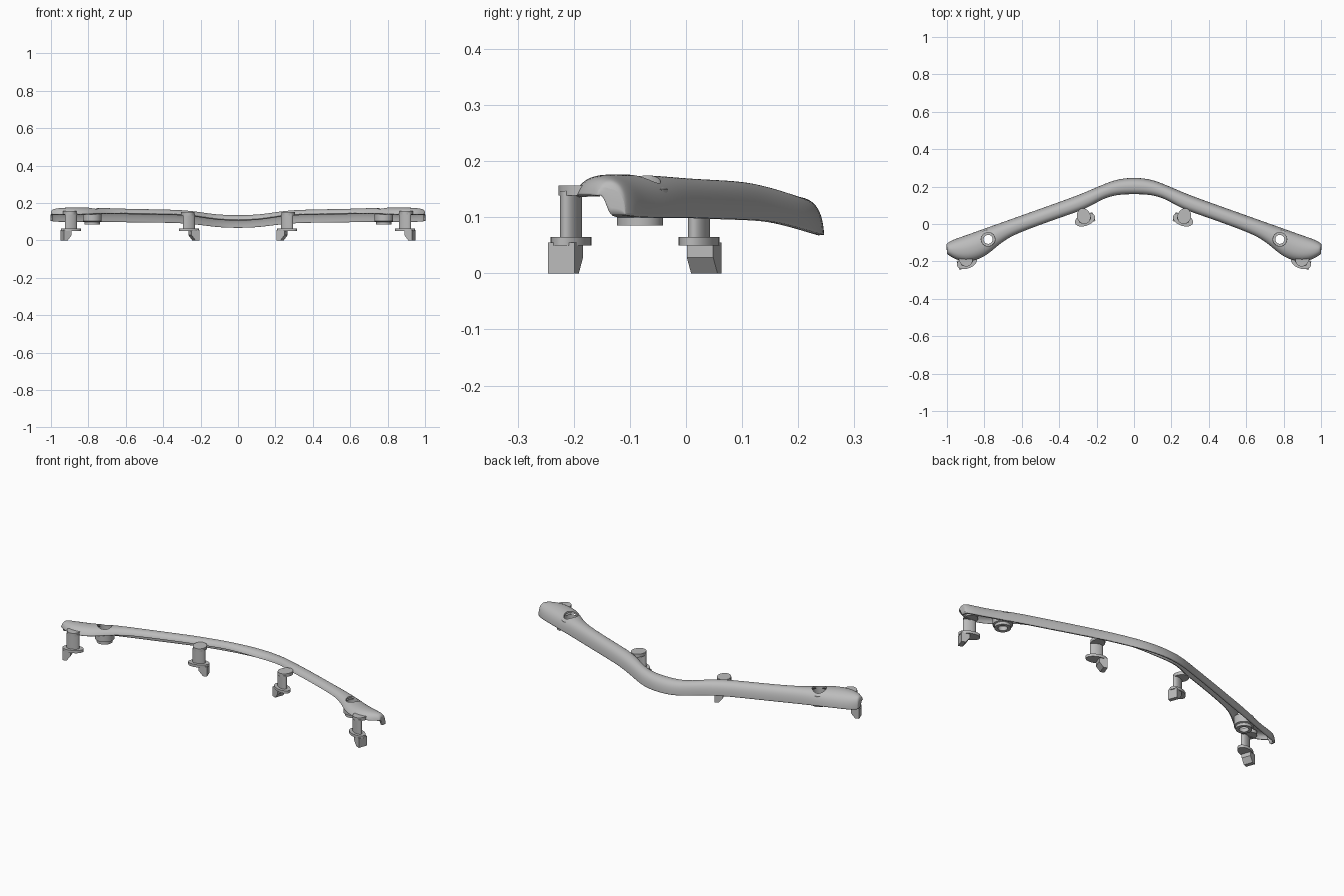
import bpy, bmesh, math
from mathutils import Matrix, Vector

cube = bpy.data.objects.get("Cube")
if cube:
    bpy.data.objects.remove(cube)

grey = bpy.data.materials.new("plain grey")
grey.use_nodes = True
grey.diffuse_color = (0.5, 0.5, 0.5, 1)
grey.node_tree.nodes["Principled BSDF"].inputs["Base Color"].default_value = (0.5, 0.5, 0.5, 1)


def make_object(name, bm):
    mesh = bpy.data.meshes.new(name)
    bm.to_mesh(mesh)
    bm.free()
    mesh.materials.append(grey)
    obj = bpy.data.objects.new(name, mesh)
    bpy.context.collection.objects.link(obj)
    return obj


def smooth(obj, degrees=35):
    bpy.ops.object.select_all(action="DESELECT")
    obj.select_set(True)
    bpy.context.view_layer.objects.active = obj
    bpy.ops.object.shade_smooth_by_angle(angle=math.radians(degrees))


# Stations along one half: back x, y, front x, y, top, bottom, front edge height
STATIONS = [
    (0, .25, 0, .16, .136, .068, .11),
    (.1, .239, .09, .158, .137, .07, .112),
    (.19, .2, .17, .135, .148, .082, .122),
    (.3, .153, .25, .083, .162, .094, .137),
    (.42, .11, .37, .043, .166, .096, .141),
    (.6, .046, .56, -.025, .169, .098, .144),
    (.72, .003, .67, -.07, .173, .1, .146),
    (.8, -.025, .74, -.125, .176, .1, .146),
    (.86, -.047, .8, -.178, .177, .1, .143),
    (.92, -.068, .88, -.205, .177, .1, .14),
    (.97, -.085, .95, -.193, .174, .101, .14),
    (.995, -.1, .985, -.17, .168, .103, .14),
    (1.003, -.108, 1, -.16, .158, .104, .139),
]
# Arched section from the back skirt, over the crown, to the front lip
SECTION = [(0, 0), (.02, .3), (.09, .63), (.22, .86), (.4, .98), (.55, 1), (.75, .93), (.92, .55), (1, 0)]


def section_points(station, end_wall=False):
    bx, by, fx, fy, top, bottom, lip = station
    points = []
    for u, h in SECTION:
        base = bottom if u < .56 else lip
        z = base if end_wall else base + h * (top - base)
        points.append(Vector((bx + u * (fx - bx), by + u * (fy - by), z)))
    return points


half = [section_points(s) for s in STATIONS] + [section_points(STATIONS[-1], True)]
rows = [[Vector((-p.x, p.y, p.z)) for p in row] for row in reversed(half[1:])] + half
bm = bmesh.new()
grid = [[bm.verts.new(p) for p in row] for row in rows]
for a, b in zip(grid, grid[1:]):
    for i in range(len(SECTION) - 1):
        bm.faces.new((a[i], b[i], b[i + 1], a[i + 1]))
bmesh.ops.remove_doubles(bm, verts=bm.verts, dist=.0001)
bm.normal_update()
if sum(f.normal.z * f.calc_area() for f in bm.faces) < 0:
    bmesh.ops.reverse_faces(bm, faces=bm.faces)
bar = make_object("bar_shell", bm)
sub = bar.modifiers.new("rounding", "SUBSURF")
sub.levels = sub.render_levels = 2
solid = bar.modifiers.new("wall", "SOLIDIFY")
solid.thickness = .01
solid.offset = -1

# Screw recesses through the shell
HOLE = Vector((.78, -.082, 0))
for side, label in ((1, "left"), (-1, "right")):
    place = Matrix.Translation((side * HOLE.x, HOLE.y, 0))
    bm = bmesh.new()
    bmesh.ops.create_cone(bm, cap_ends=True, segments=48, radius1=.037, radius2=.037,
                          depth=.2, matrix=place @ Matrix.Translation((0, 0, .19)))
    cutter = make_object(label + "_hole_cutter", bm)
    cutter.hide_render = True
    cutter.hide_viewport = True
    cutter.display_type = "WIRE"
    cut = bar.modifiers.new(label + " hole", "BOOLEAN")
    cut.object = cutter
    cut.solver = "EXACT"

    # Stepped cup under the recess, turned from a closed profile
    profile = [(.024, .085), (.041, .085), (.041, .1), (.05, .103), (.05, .15),
               (.036, .158), (.036, .108), (.024, .108)]
    bm = bmesh.new()
    ring = [bm.verts.new((r, 0, z)) for r, z in profile]
    edges = [bm.edges.new((ring[i - 1], v)) for i, v in enumerate(ring)]
    bmesh.ops.spin(bm, geom=ring + edges, cent=(0, 0, 0), axis=(0, 0, 1),
                   angle=math.tau, steps=48)
    bmesh.ops.remove_doubles(bm, verts=bm.verts, dist=.0001)
    bmesh.ops.recalc_face_normals(bm, faces=bm.faces)
    bm.transform(place)
    smooth(make_object(label + "_screw_cup", bm))
smooth(bar)


def oval(bm, half_length, half_width, z0, z1, shift=0):
    bmesh.ops.create_cone(bm, cap_ends=True, segments=32, radius1=1, radius2=1, depth=1,
                          matrix=Matrix.Translation((0, shift, (z0 + z1) / 2))
                          @ Matrix.Diagonal((half_length, half_width, z1 - z0, 1)))


def hooked_foot(bm, direction):
    outline = [(.05, 0), (.05, .055), (.006, .055), (.006, .028), (.028, 0)]
    front, back = [[bm.verts.new((direction * s, y, z)) for s, z in outline]
                   for y in (-.025, .025)]
    bm.faces.new(front)
    bm.faces.new(back[::-1])
    for i in range(len(outline)):
        bm.faces.new((front[i - 1], back[i - 1], back[i], front[i]))


# Mounting pegs: lug, oval post, flange and hooked foot
for name, x, y, top, direction in (("outer", .893, -.205, .157, 1), ("inner", .262, .023, .151, -1)):
    for side, label in ((1, "left"), (-1, "right")):
        bm = bmesh.new()
        oval(bm, .036, .042, top - .018, top, .02)
        oval(bm, .034, .017, .06, top - .01)
        oval(bm, .056, .033, .05, .065)
        hooked_foot(bm, direction)
        bm.transform(Matrix.Translation((x, y, 0)) @ Matrix.Rotation(math.radians(-20), 4, "Z"))
        bm.transform(Matrix.Diagonal((side, 1, 1, 1)))
        bmesh.ops.recalc_face_normals(bm, faces=bm.faces)
        smooth(make_object(f"{label}_{name}_peg", bm))
